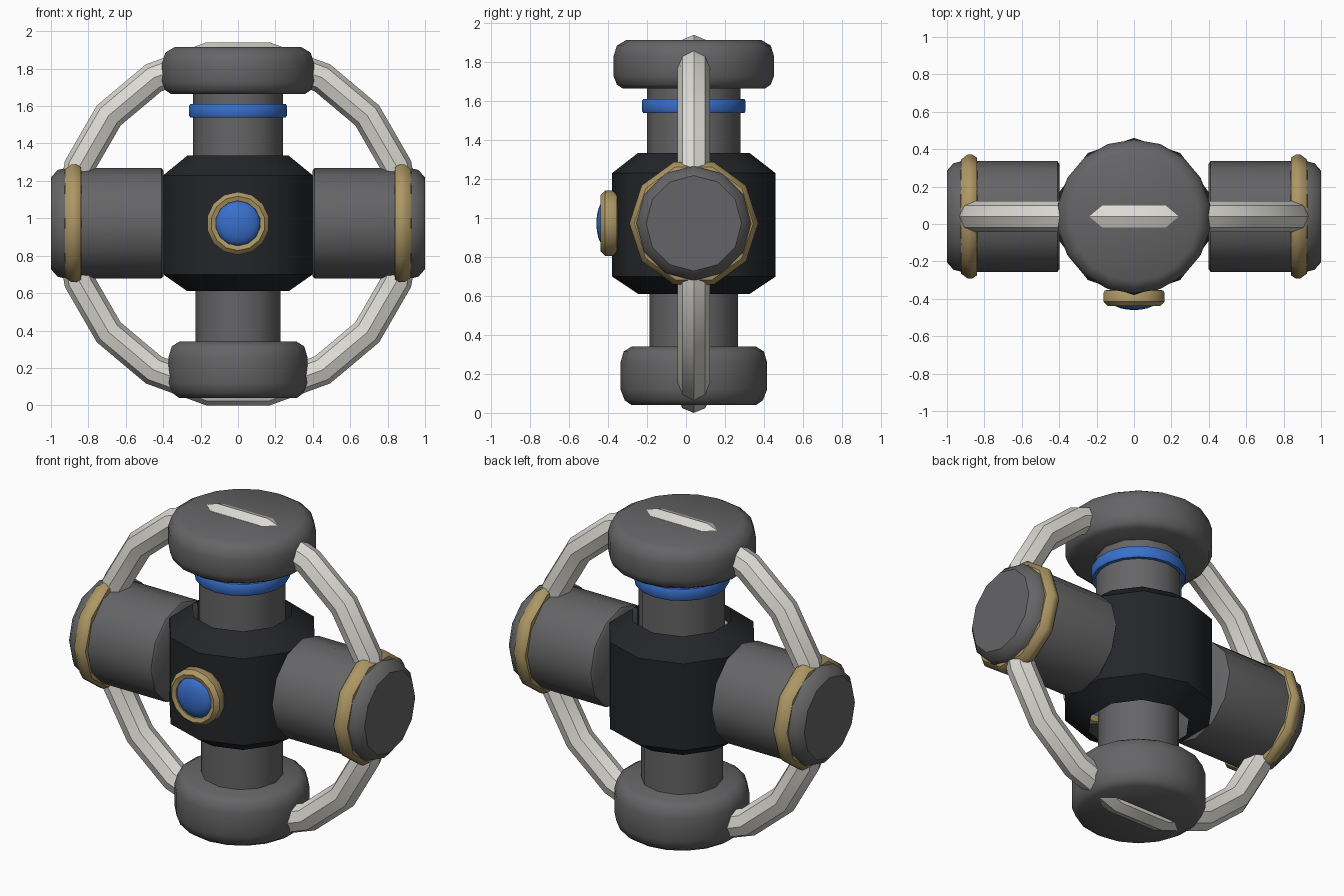
import bpy, bmesh
from math import sin, cos, pi, radians
from mathutils import Matrix

if "Cube" in bpy.data.objects:
    bpy.data.objects.remove(bpy.data.objects["Cube"])

CY, CZ = 0.04, 0.973   # centre of the whole assembly


def material(name, rgb):
    m = bpy.data.materials.new(name)
    m.diffuse_color = (*rgb, 1)
    m.use_nodes = True
    m.node_tree.nodes["Principled BSDF"].inputs["Base Color"].default_value = m.diffuse_color
    return m


GREY = material("dark_grey", (0.13, 0.13, 0.135))
BLACK = material("black", (0.017, 0.019, 0.022))
GOLD = material("gold", (0.42, 0.31, 0.13))
BLUE = material("blue", (0.04, 0.16, 0.6))
WHITE = material("off_white", (0.72, 0.71, 0.66))

TO_X = Matrix.Rotation(radians(90), 4, 'Y')      # local z -> +x
TO_NX = Matrix.Rotation(radians(-90), 4, 'Y')    # local z -> -x
TO_FRONT = Matrix.Rotation(radians(90), 4, 'X')  # local z -> -y


def lathe(name, profile, sides, mat, loc=(0, CY, 0), rot=Matrix(), closed=False):
    """Revolve (radius, height) points about local z; radius 0 makes a pole."""
    bm = bmesh.new()
    rings = []
    for r, h in profile:
        if r == 0:
            rings.append([bm.verts.new((0, 0, h))] * sides)
        else:
            # first vertex lies on local +y
            rings.append([bm.verts.new((r * sin(2 * pi * i / sides),
                                        r * cos(2 * pi * i / sides), h))
                          for i in range(sides)])
    pairs = list(zip(rings, rings[1:]))
    if closed:
        pairs.append((rings[-1], rings[0]))
    for a, b in pairs:
        for i in range(sides):
            j = (i + 1) % sides
            quad = list(dict.fromkeys((a[i], a[j], b[j], b[i])))
            bm.faces.new(quad)
    bmesh.ops.recalc_face_normals(bm, faces=bm.faces)
    bm.transform(Matrix.Translation(loc) @ rot)
    me = bpy.data.meshes.new(name)
    bm.to_mesh(me)
    bm.free()
    me.shade_smooth()
    me.set_sharp_from_angle(angle=radians(42))
    me.materials.append(mat)
    ob = bpy.data.objects.new(name, me)
    bpy.context.collection.objects.link(ob)
    return ob


# Open black hub shell with chamfered ends
lathe("hub", [(0.285, 0.61), (0.42, 0.70), (0.42, 1.23), (0.285, 1.335)], 10, BLACK)

# Vertical posts
lathe("upper_post", [(0, 0.95), (0.24, 0.95), (0.24, 1.70), (0, 1.70)], 12, GREY)
lathe("lower_post", [(0, 0.25), (0.228, 0.25), (0.228, 0.95), (0, 0.95)], 12, GREY)

# Rounded end caps
lathe("top_cap", [(0, 1.665), (0.365, 1.665), (0.395, 1.685), (0.412, 1.73),
                  (0.412, 1.83), (0.395, 1.885), (0.345, 1.915), (0, 1.915)], 18, GREY)
lathe("bottom_cap", [(0, 0.04), (0.32, 0.04), (0.355, 0.065), (0.376, 0.12),
                     (0.376, 0.26), (0.36, 0.315), (0.32, 0.34), (0, 0.34)], 18, GREY)

# Blue collar on the upper post
lathe("blue_collar", [(0.24, 1.54), (0.26, 1.54), (0.266, 1.55), (0.266, 1.60),
                      (0.26, 1.61), (0.24, 1.61)], 18, BLUE, closed=True)

# Side arms with gold bands
for side, rot in (("right", TO_X), ("left", TO_NX)):
    lathe(side + "_arm", [(0, 0.397), (0.28, 0.397), (0.296, 0.41), (0.296, 0.92),
                          (0.285, 0.965), (0.245, 1.0), (0, 1.0)],
          12, GREY, (0, CY, CZ), rot)
    lathe(side + "_gold_band", [(0.27, 0.835), (0.315, 0.84), (0.331, 0.865),
                                (0.331, 0.89), (0.305, 0.925), (0.27, 0.93)],
          10, GOLD, (0, CY, CZ), rot, closed=True)

# Large white hoop standing in the xz plane
hoop = [(0.902 + 0.083 * cos(k * pi / 4), 0.083 * sin(k * pi / 4)) for k in range(8)]
lathe("hoop", hoop, 18, WHITE, (0, CY, 0.97),
      TO_FRONT @ Matrix.Rotation(radians(90), 4, 'Z'), closed=True)

# Front gem and gold bezel (heights run toward -y)
lathe("gem_bezel", [(0.12, 0.35), (0.16, 0.355), (0.168, 0.37), (0.168, 0.415),
                    (0.145, 0.438), (0.12, 0.43)], 14, GOLD, (0, 0, CZ), TO_FRONT, closed=True)
dome = [(0.122 * cos(a), 0.41 + 0.05 * sin(a)) for a in (k * pi / 10 for k in range(5))]
lathe("gem", [(0, 0.36), (0.122, 0.36)] + dome + [(0, 0.46)], 16, BLUE, (0, 0, CZ), TO_FRONT)
